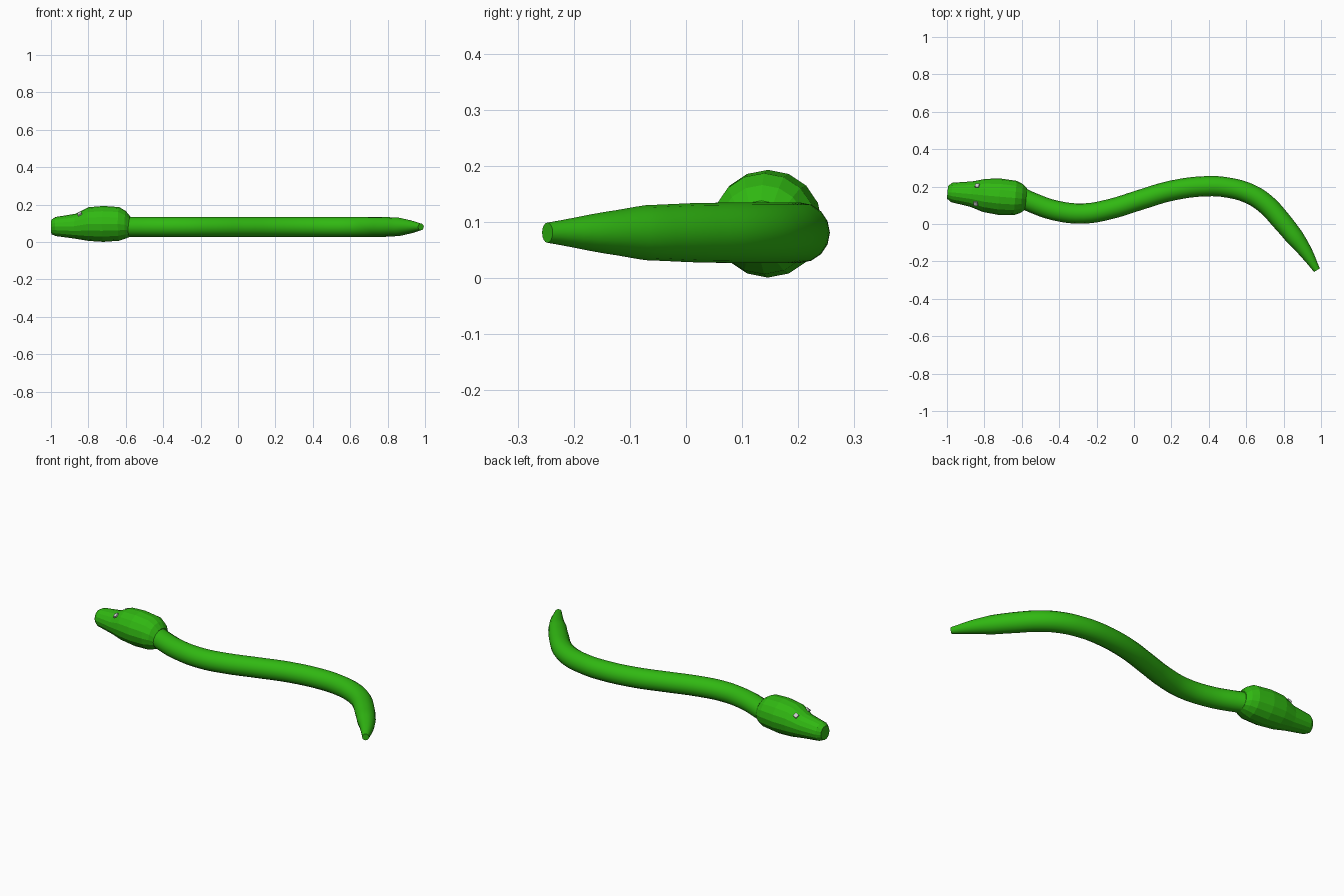
import bpy, bmesh, math
from mathutils import Vector, Matrix

if "Cube" in bpy.data.objects:
    bpy.data.objects.remove(bpy.data.objects["Cube"])

def material(name, rgb):
    m = bpy.data.materials.new(name)
    m.diffuse_color = (*rgb, 1)
    m.use_nodes = True
    m.node_tree.nodes["Principled BSDF"].inputs["Base Color"].default_value = m.diffuse_color
    return m

green = material("green", (0.03, 0.48, 0.006))
Z = 0.081

# body: tapered tube swept along an S-shaped path (x, y, radius)
path = [(-0.62, 0.15, 0.054), (-0.55, 0.117, 0.054), (-0.42, 0.072, 0.054),
        (-0.27, 0.056, 0.054), (-0.13, 0.079, 0.054), (0.03, 0.128, 0.054),
        (0.20, 0.178, 0.054), (0.39, 0.202, 0.054), (0.50, 0.195, 0.054),
        (0.61, 0.165, 0.054), (0.70, 0.110, 0.054), (0.785, 0.020, 0.053),
        (0.86, -0.072, 0.049), (0.915, -0.145, 0.037), (0.978, -0.247, 0.018)]
cu = bpy.data.curves.new("body", 'CURVE')
cu.dimensions = '3D'
cu.bevel_depth = 1.0
cu.bevel_resolution = 6
cu.resolution_u = 4
cu.use_fill_caps = True
sp = cu.splines.new('BEZIER')
sp.bezier_points.add(len(path) - 1)
for bp, (x, y, r) in zip(sp.bezier_points, path):
    bp.co = (x, y, Z)
    bp.radius = r
    bp.handle_left_type = bp.handle_right_type = 'AUTO'
body = bpy.data.objects.new("body", cu)
bpy.context.collection.objects.link(body)
bpy.context.view_layer.objects.active = body
body.select_set(True)
bpy.ops.object.convert(target='MESH')
body = bpy.context.object
body.name = "body"
body.data.materials.clear()
body.data.materials.append(green)
bpy.ops.object.shade_smooth_by_angle(angle=math.radians(40))

# head: 16-sided loft (x, centre y, half width, bottom z, top z)
sections = [(-0.997, 0.170, 0.034, 0.042, 0.120), (-0.975, 0.169, 0.052, 0.032, 0.134),
            (-0.870, 0.160, 0.068, 0.018, 0.151), (-0.800, 0.153, 0.089, 0.006, 0.186),
            (-0.720, 0.146, 0.097, 0.001, 0.193), (-0.635, 0.139, 0.092, 0.007, 0.187),
            (-0.600, 0.136, 0.077, 0.019, 0.166), (-0.577, 0.134, 0.057, 0.028, 0.138)]
SIDES = 16
side = Vector((0.09, 1, 0)).normalized()
bm = bmesh.new()
rings = []
for x, y, w, lo, hi in sections:
    c = Vector((x, y, (lo + hi) / 2))
    h = (hi - lo) / 2
    rings.append([bm.verts.new(c + side * w * math.cos(a) + Vector((0, 0, h * math.sin(a))))
                  for a in (2 * math.pi * i / SIDES for i in range(SIDES))])
for a, b in zip(rings, rings[1:]):
    for i in range(SIDES):
        j = (i + 1) % SIDES
        bm.faces.new((a[i], a[j], b[j], b[i]))
bm.faces.new(rings[0])
bm.faces.new(rings[-1])
bmesh.ops.recalc_face_normals(bm, faces=bm.faces)
me = bpy.data.meshes.new("head")
bm.to_mesh(me)
bm.free()
head = bpy.data.objects.new("head", me)
bpy.context.collection.objects.link(head)
me.materials.append(green)

# eyes: small grey tiles set into the brow slope
for name, s in (("left_eye", -1), ("right_eye", 1)):
    bpy.ops.mesh.primitive_cube_add(size=0.022, location=(-0.84 + 0.004 * s, 0.157 + 0.045 * s, 0.146))
    eye = bpy.context.object
    eye.name = name
    eye.rotation_euler = (math.radians(-32 * s), math.radians(-24), math.radians(-5))
